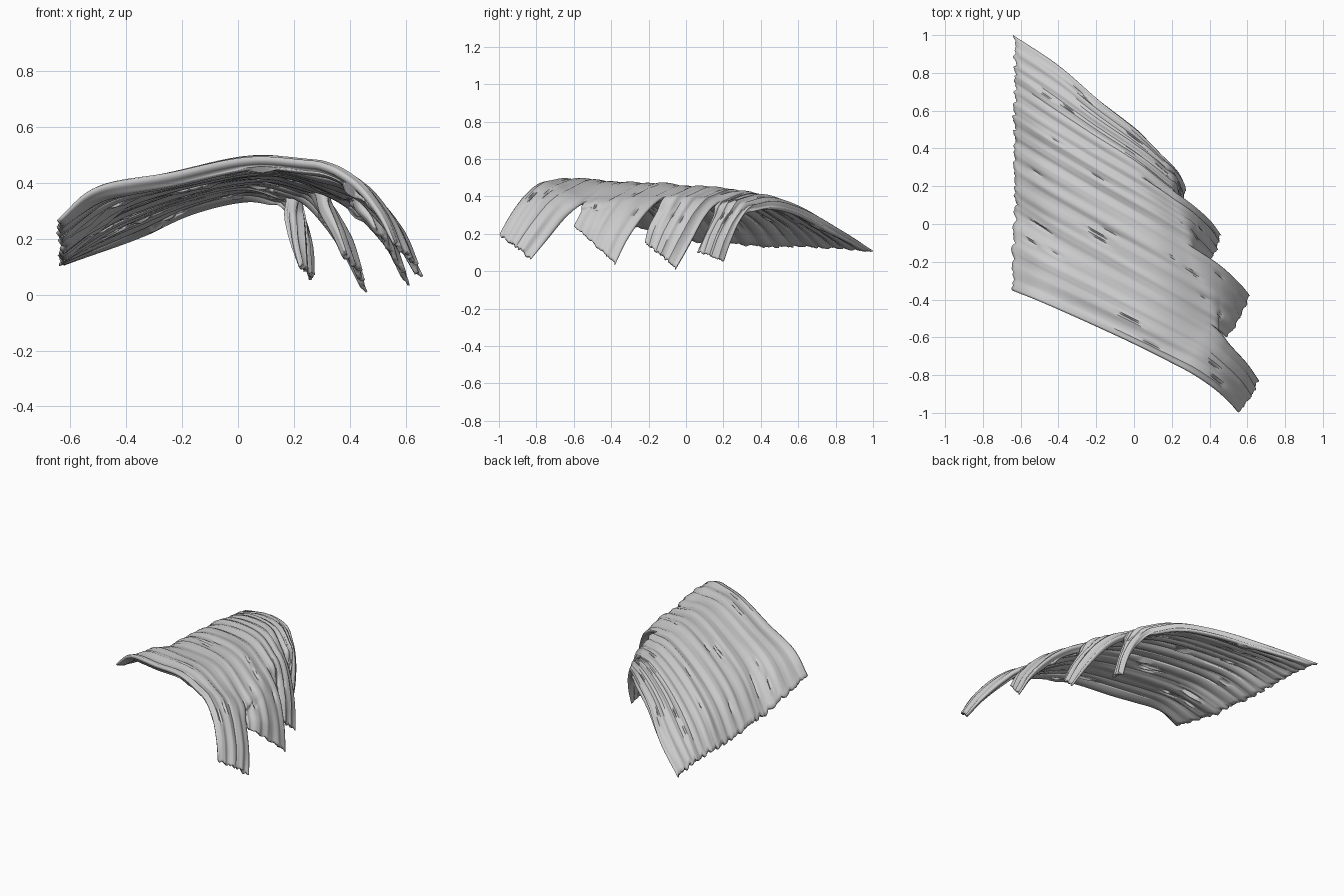
import bpy, bmesh, math, random
from mathutils import Vector

if "Cube" in bpy.data.objects:
    bpy.data.objects.remove(bpy.data.objects["Cube"])

random.seed(4)
COLS, ROWS, SPLIT, LAST = 30, 64, 4, 7

# Fibre lines of the sheet, back to front; the inner ones fork into two slip edges
back_edge = [(-.64, 1.0, .11), (-.4, .84, .21), (-.18, .65, .32), (.02, .49, .37),
             (.15, .36, .35), (.22, .29, .27), (.255, .24, .16), (.265, .2, .05)]
line_1 = [(-.64, .75, .13), (-.45, .62, .27), (-.22, .47, .37), (.02, .32, .42), (.2, .18, .37)]
line_2 = [(-.64, .45, .13), (-.45, .33, .3), (-.2, .18, .4), (.08, .02, .45), (.29, -.11, .4)]
line_3 = [(-.64, .08, .16), (-.42, -.06, .34), (-.15, -.21, .43), (.15, -.38, .47), (.42, -.54, .37)]
front_edge = [(-.65, -.35, .26), (-.5, -.41, .38), (-.25, -.52, .43), (.03, -.65, .49),
              (.27, -.77, .48), (.41, -.86, .41), (.5, -.94, .3), (.555, -1.0, .19)]

# Free ends after each fork: front edge of one slip, back edge of the next
slip_1_front = [(.2, .14, .28), (.2, .1, .19), (.22, .06, .1)]
slip_2_back = [(.31, .1, .29), (.4, .02, .15), (.46, -.06, .01)]
slip_2_front = [(.32, -.16, .31), (.35, -.2, .23), (.38, -.22, .15)]
slip_3_back = [(.44, -.21, .31), (.55, -.31, .17), (.61, -.38, .03)]
slip_3_front = [(.45, -.56, .32), (.475, -.58, .28), (.49, -.6, .24)]
slip_4_back = [(.51, -.64, .29), (.6, -.74, .17), (.66, -.83, .06)]

slips = [(back_edge, line_1 + slip_1_front),
         (line_1 + slip_2_back, line_2 + slip_2_front),
         (line_2 + slip_3_back, line_3 + slip_3_front),
         (line_3 + slip_4_back, front_edge)]


def spline(pts, s):
    """Catmull-Rom point; the stretch before the fork ignores what follows it."""
    i = min(int(s), LAST - 1)
    t = s - i
    p1, p2 = Vector(pts[i]), Vector(pts[i + 1])
    p0 = Vector(pts[i - 1]) if i else p1 * 2 - p2
    p3 = p2 * 2 - p1 if i in (SPLIT - 1, LAST - 1) else Vector(pts[i + 2])
    return 0.5 * (2 * p1 + (p2 - p0) * t + (2 * p0 - 5 * p1 + 4 * p2 - p3) * t * t
                  + (3 * p1 - p0 - 3 * p2 + p3) * t ** 3)


# Ragged ends, fibre heights and short grooves, one value per fibre
total = COLS * 4 + 1
start = [random.uniform(0, .07) + .05 * math.sin(c * .45) ** 2 for c in range(total)]
finish = [random.uniform(0, .1) for c in range(total)]
fibre = [random.uniform(-1, 1) for c in range(total)]
grooves = [(random.randrange(4, total - 4), random.uniform(.3, 5.5), random.uniform(.15, .4))
           for _ in range(34)]
start[0] = finish[COLS] = 0

bm = bmesh.new()
info = {}
for k, (rear, fore) in enumerate(slips):
    grid = []
    for r in range(ROWS + 1):
        row = []
        for c in range(COLS + 1):
            g = k * COLS + c
            v = c / COLS
            s = start[g] + (LAST - start[g] - finish[g]) * r / ROWS
            row.append(bm.verts.new(spline(rear, s).lerp(spline(fore, s), v)))
            info[row[-1]] = (g, v, s)
        grid.append(row)
    for r in range(ROWS):
        for c in range(COLS):
            bm.faces.new((grid[r][c], grid[r][c + 1], grid[r + 1][c + 1], grid[r + 1][c]))
bmesh.ops.remove_doubles(bm, verts=bm.verts[:], dist=.0006)
bm.normal_update()

# Swell each slip and lay the fibre relief along the surface normals
offsets = []
for vert in bm.verts:
    g, v, s = info[vert]
    swell = .010 + .018 * min(1, max(0, (s - 3) / 2))
    h = swell * math.sin(math.pi * v) ** .7 * (1 - .4 * max(0, s - 6)) if 0 < v < 1 else 0
    fade = min(1, s / 1.0 + .35)
    h += fade * (.0025 * fibre[g] + .004 * math.sin(g * .8 + s * .6) + .003 * math.sin(g * .33 - s))
    for gc, gs, length in grooves:
        if g == gc and abs(s - gs) < length:
            h -= .014 * (1 - abs(s - gs) / length)
    offsets.append((vert, vert.normal * h))
for vert, d in offsets:
    vert.co += d

# Thickness weights: full in the belly, thinner at both ends and at free edges
weights = []
for vert in bm.verts:
    g, v, s = info[vert]
    w = min(1, .45 + s * .4, .35 + (LAST - s) * .35)
    free = min(g, total - 1 - g)
    if s > SPLIT:
        free = min(free, v * COLS, (1 - v) * COLS)
    weights.append(w * min(1, .5 + free * .15))

mesh = bpy.data.meshes.new("muscle_sheet")
bm.to_mesh(mesh)
bm.free()
sheet = bpy.data.objects.new("muscle_sheet", mesh)
bpy.context.collection.objects.link(sheet)
group = sheet.vertex_groups.new(name="thickness")
for i, w in enumerate(weights):
    group.add([i], w, 'REPLACE')

solid = sheet.modifiers.new("thickness", 'SOLIDIFY')
solid.thickness = .045
solid.offset = -1
solid.vertex_group = "thickness"

bpy.context.view_layer.objects.active = sheet
sheet.select_set(True)
bpy.ops.object.shade_smooth_by_angle(angle=math.radians(50))
